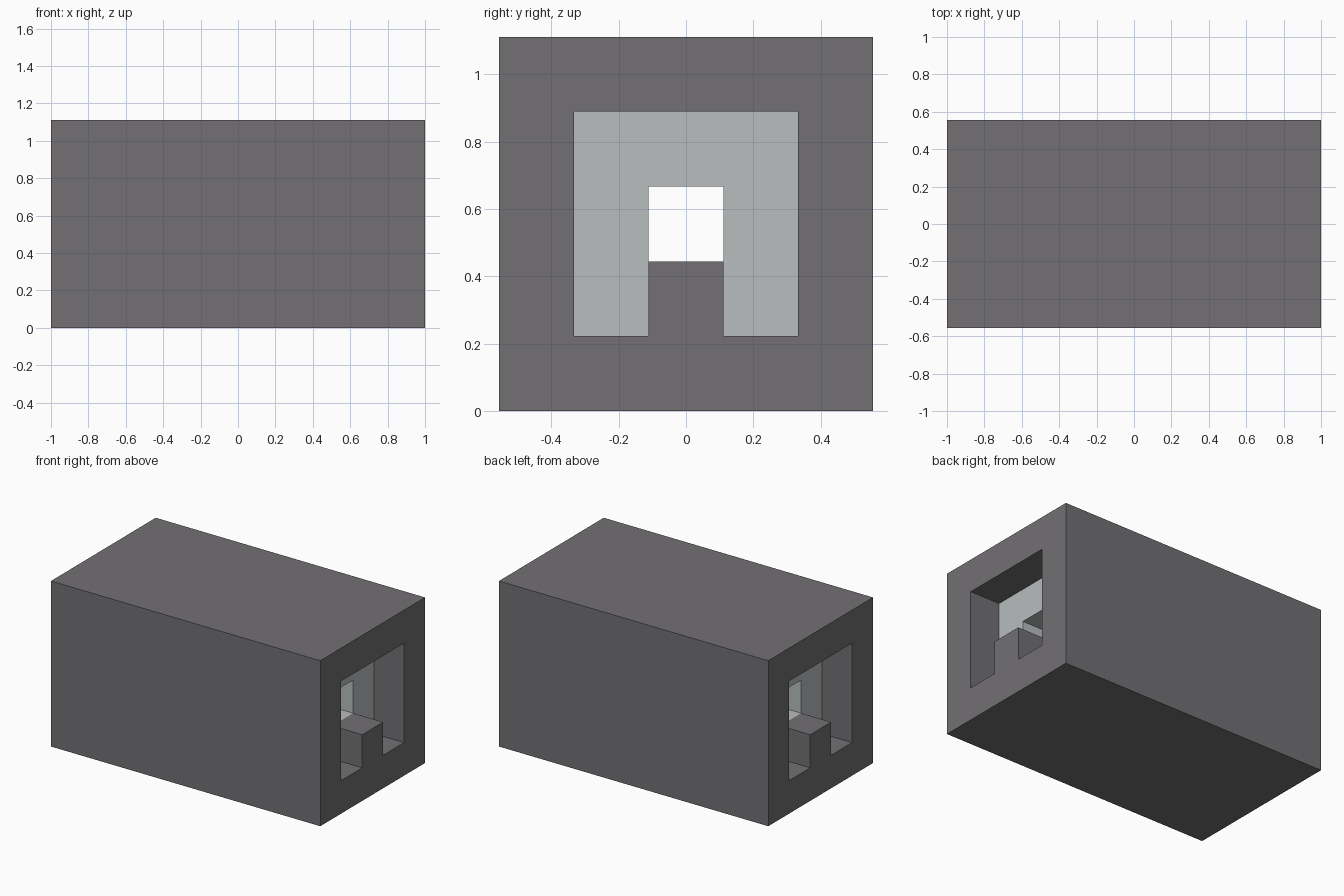
import bpy
import bmesh

cube = bpy.data.objects.get("Cube")
if cube:
    bpy.data.objects.remove(cube)

U = 2 / 9  # one block


def material(name, rgb):
    mat = bpy.data.materials.new(name)
    mat.use_nodes = True
    mat.diffuse_color = (*rgb, 1)
    mat.node_tree.nodes["Principled BSDF"].inputs["Base Color"].default_value = (*rgb, 1)
    return mat


# Matching (y, z) profiles in blocks, written from the bottom left round
OUTER = [(-2.5, 0), (-1.5, 0), (-.5, 0), (.5, 0), (1.5, 0), (2.5, 0), (2.5, 5), (-2.5, 5)]
ARCH = [(-1.5, 1), (-.5, 1), (-.5, 2), (.5, 2), (.5, 1), (1.5, 1), (1.5, 4), (-1.5, 4)]
HOLE = [(-.5, 2)] * 3 + [(.5, 2)] * 3 + [(.5, 3), (-.5, 3)]

# Path of the skin: outside, in at one end, through the core, out at the other
END, CORE = 4.5, 3.5
RINGS = [(OUTER, -END), (OUTER, END), (ARCH, END), (ARCH, CORE),
         (HOLE, CORE), (HOLE, -CORE), (ARCH, -CORE), (ARCH, -END)]

bm = bmesh.new()
corners = {}


def corner(ring, i):
    profile, x = ring
    y, z = profile[i % len(profile)]
    if (x, y, z) not in corners:
        corners[x, y, z] = bm.verts.new((x * U, y * U, z * U))
    return corners[x, y, z]


for n, ring in enumerate(RINGS):
    following = RINGS[(n + 1) % len(RINGS)]
    for i in range(len(OUTER)):
        quad = [corner(ring, i), corner(ring, i + 1),
                corner(following, i + 1), corner(following, i)]
        quad = list(dict.fromkeys(quad))  # merge shared corners
        if len(quad) > 2:
            face = bm.faces.new(quad)
            # the recessed walls and the central passage are pale
            face.material_index = int(HOLE in (ring[0], following[0]))

bmesh.ops.recalc_face_normals(bm, faces=bm.faces)
mesh = bpy.data.meshes.new("pipe_block")
bm.to_mesh(mesh)
bm.free()
mesh.materials.append(material("dark_grey_casing", (.168, .162, .171)))
mesh.materials.append(material("pale_grey_core", (.485, .509, .515)))
bpy.context.collection.objects.link(bpy.data.objects.new("pipe_block", mesh))
